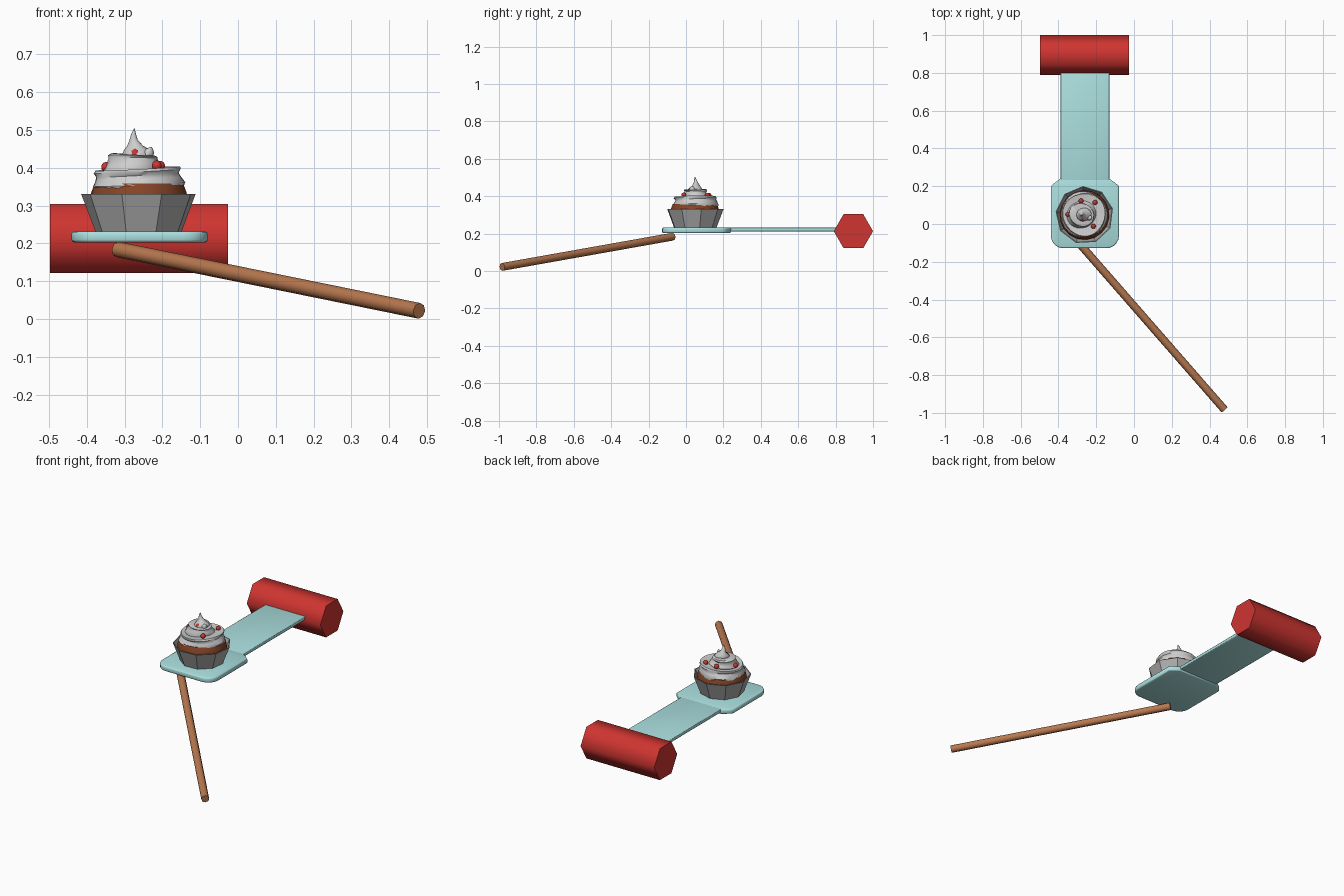
import bpy, bmesh, math
from mathutils import Vector

if "Cube" in bpy.data.objects:
    bpy.data.objects.remove(bpy.data.objects["Cube"])


def material(name, rgb):
    m = bpy.data.materials.new(name)
    m.diffuse_color = (*rgb, 1)
    m.use_nodes = True
    m.node_tree.nodes["Principled BSDF"].inputs["Base Color"].default_value = m.diffuse_color
    return m


RED = material("red", (0.62, 0.035, 0.03))
TEAL = material("pale_teal", (0.41, 0.74, 0.74))
WOOD = material("wood", (0.48, 0.19, 0.08))
PAPER = material("grey_paper", (0.42, 0.42, 0.42))
CREAM = material("white_cream", (0.62, 0.62, 0.62))
CAKE = material("brown_cake", (0.24, 0.06, 0.02))


def finish(name, bm, mat, angle=None):
    bmesh.ops.recalc_face_normals(bm, faces=bm.faces[:])
    me = bpy.data.meshes.new(name)
    bm.to_mesh(me)
    bm.free()
    ob = bpy.data.objects.new(name, me)
    bpy.context.collection.objects.link(ob)
    me.materials.append(mat)
    if angle:
        bpy.ops.object.select_all(action='DESELECT')
        ob.select_set(True)
        bpy.context.view_layer.objects.active = ob
        bpy.ops.object.shade_smooth_by_angle(angle=math.radians(angle))
    return ob


def rod(name, a, b, radius, sides, mat, turn=0):
    """Capped cylinder between two points."""
    a, b = Vector(a), Vector(b)
    bm = bmesh.new()
    bmesh.ops.create_cone(bm, cap_ends=True, segments=sides, radius1=radius,
                          radius2=radius, depth=(b - a).length)
    rot = (b - a).to_track_quat('Z', 'Y')
    for v in bm.verts:
        c, s = math.cos(turn), math.sin(turn)
        p = Vector((c * v.co.x - s * v.co.y, s * v.co.x + c * v.co.y, v.co.z))
        v.co = rot @ p + (a + b) / 2
    return finish(name, bm, mat, 65)


def slab(name, outline, z0, z1, bevel):
    """Flat plate from an outline, with softened rims."""
    bm = bmesh.new()
    f = bm.faces.new([bm.verts.new((x, y, z0)) for x, y in outline])
    ext = bmesh.ops.extrude_face_region(bm, geom=[f])
    for v in ext['geom']:
        if isinstance(v, bmesh.types.BMVert):
            v.co.z = z1
    rims = [e for e in bm.edges if abs(e.verts[0].co.z - e.verts[1].co.z) < 1e-6]
    bmesh.ops.bevel(bm, geom=rims, offset=bevel, segments=2, profile=0.5,
                    affect='EDGES')
    return finish(name, bm, TEAL, 50)


def lathe(name, rings, sides, mat, angle, turn=0, wave=None, close=True):
    """Rings are (radius, z, centre x, centre y); wave(i, a) -> (dr, dz)."""
    bm = bmesh.new()
    loops = []
    for i, (r, z, cx, cy) in enumerate(rings):
        loop = []
        for k in range(sides):
            a = turn + math.tau * k / sides
            dr, dz = wave(i, a) if wave else (0, 0)
            loop.append(bm.verts.new((cx + (r + dr) * math.cos(a),
                                      cy + (r + dr) * math.sin(a), z + dz)))
        loops.append(loop)
    for lo, hi in zip(loops, loops[1:]):
        for k in range(sides):
            n = (k + 1) % sides
            bm.faces.new((lo[k], lo[n], hi[n], hi[k]))
    if close:
        bm.faces.new(loops[0])
        bm.faces.new(loops[-1])
    return finish(name, bm, mat, angle)


# Hexagonal roller across the back, points facing front and back
roller = rod("roller", (-0.497, 0.895, 0.213), (-0.027, 0.895, 0.213), 0.105, 6, RED)
for v in roller.data.vertices:  # place the hexagon corners exactly
    a = math.atan2(v.co.z - 0.213, v.co.y - 0.895)
    a = round(a / (math.pi / 3) + 1e-4) * math.pi / 3
    v.co.y, v.co.z = 0.895 + 0.105 * math.cos(a), 0.213 + 0.105 * math.sin(a)

# Long stick sloping down to the front
rod("stick", (-0.318, -0.07, 0.184), (0.479, -0.983, 0.022), 0.021, 8, WOOD)

# Paddle: rounded head with tapered shoulders, thinner handle
CXP, HALF, R = -0.26, 0.18, 0.065
right = [(HALF - R + R * math.sin(t), -0.128 + R - R * math.cos(t))
         for t in [math.pi / 2 * i / 5 for i in range(6)]]
right += [(HALF, 0.2), (HALF - 0.015, 0.214), (0.13, 0.24)]
head = [(CXP + x, y) for x, y in right] + [(CXP - x, y) for x, y in reversed(right)]
slab("paddle_head", head, 0.203, 0.232, 0.007)
slab("paddle_handle", [(-0.388, 0.18), (-0.131, 0.18), (-0.131, 0.805), (-0.388, 0.805)],
     0.211, 0.2315, 0.004)

# Nine-sided paper cup, open on top with a thin wall
CX, CY = -0.262, 0.047
lathe("paper_cup", [(r, z, CX, CY) for r, z in
                    [(0.116, 0.232), (0.154, 0.331), (0.149, 0.331), (0.113, 0.24)]],
      9, PAPER, None, math.radians(13))

# Cake rising out of the cup
lathe("cake", [(r, z, CX, CY) for r, z in
               [(0.105, 0.245), (0.132, 0.306), (0.127, 0.335), (0.118, 0.358), (0.06, 0.366)]],
      18, CAKE, 50, math.radians(13))


# Piped cream: a drooping lower tier, an upper tier and a pulled peak
def droop(i, a):
    if i < 2:
        return 0.003 * math.sin(5 * a), 0.005 * math.sin(7 * a) + 0.003 * math.sin(4 * a + 1)
    return 0.003 * math.sin(3 * a + i), 0.006 * math.cos(a - 0.3)


def swirl(i, a):
    return 0.004 * math.sin(2 * a + 0.7 * i), 0.003 * math.sin(a + i)


BX, BY = -0.264, 0.05
lathe("cream_lower", [(r, z, BX, BY) for r, z in
                      [(0.108, 0.349), (0.119, 0.345), (0.122, 0.356), (0.113, 0.371),
                       (0.109, 0.381), (0.115, 0.391), (0.112, 0.398), (0.085, 0.394),
                       (0.06, 0.392)]],
      28, CREAM, 50, wave=droop)
UX = -0.278
lathe("cream_upper", [(r, z, UX, 0.05) for r, z in
                      [(0.07, 0.385), (0.075, 0.395), (0.067, 0.41), (0.061, 0.424),
                       (0.064, 0.431), (0.058, 0.436), (0.03, 0.434)]],
      20, CREAM, 50, wave=swirl)
lathe("cream_peak", [(0.036, 0.428, -0.265, 0.05), (0.038, 0.438, -0.265, 0.05),
                     (0.031, 0.448, -0.267, 0.052), (0.02, 0.459, -0.272, 0.054),
                     (0.011, 0.474, -0.276, 0.053), (0.006, 0.49, -0.276, 0.05),
                     (0.001, 0.504, -0.274, 0.047)],
      12, CREAM, 60, wave=lambda i, a: (0.003 * math.sin(2 * a + i) if i < 4 else 0, 0))
lathe("cream_curl", [(0.014, 0.43, -0.238, 0.035), (0.015, 0.441, -0.237, 0.033),
                     (0.009, 0.45, -0.234, 0.032), (0.002, 0.455, -0.23, 0.03)],
      8, CREAM, 60)

# Red berries scattered on the cream
for i, p in enumerate([(-0.28, 0.122, 0.405), (-0.206, 0.114, 0.405), (-0.349, 0.05, 0.402),
                       (-0.272, 0.027, 0.436), (-0.215, -0.012, 0.406)]):
    bm = bmesh.new()
    bmesh.ops.create_uvsphere(bm, u_segments=10, v_segments=7, radius=0.0135)
    bmesh.ops.translate(bm, vec=p, verts=bm.verts[:])
    finish(f"berry_{i + 1}", bm, RED, 60)
